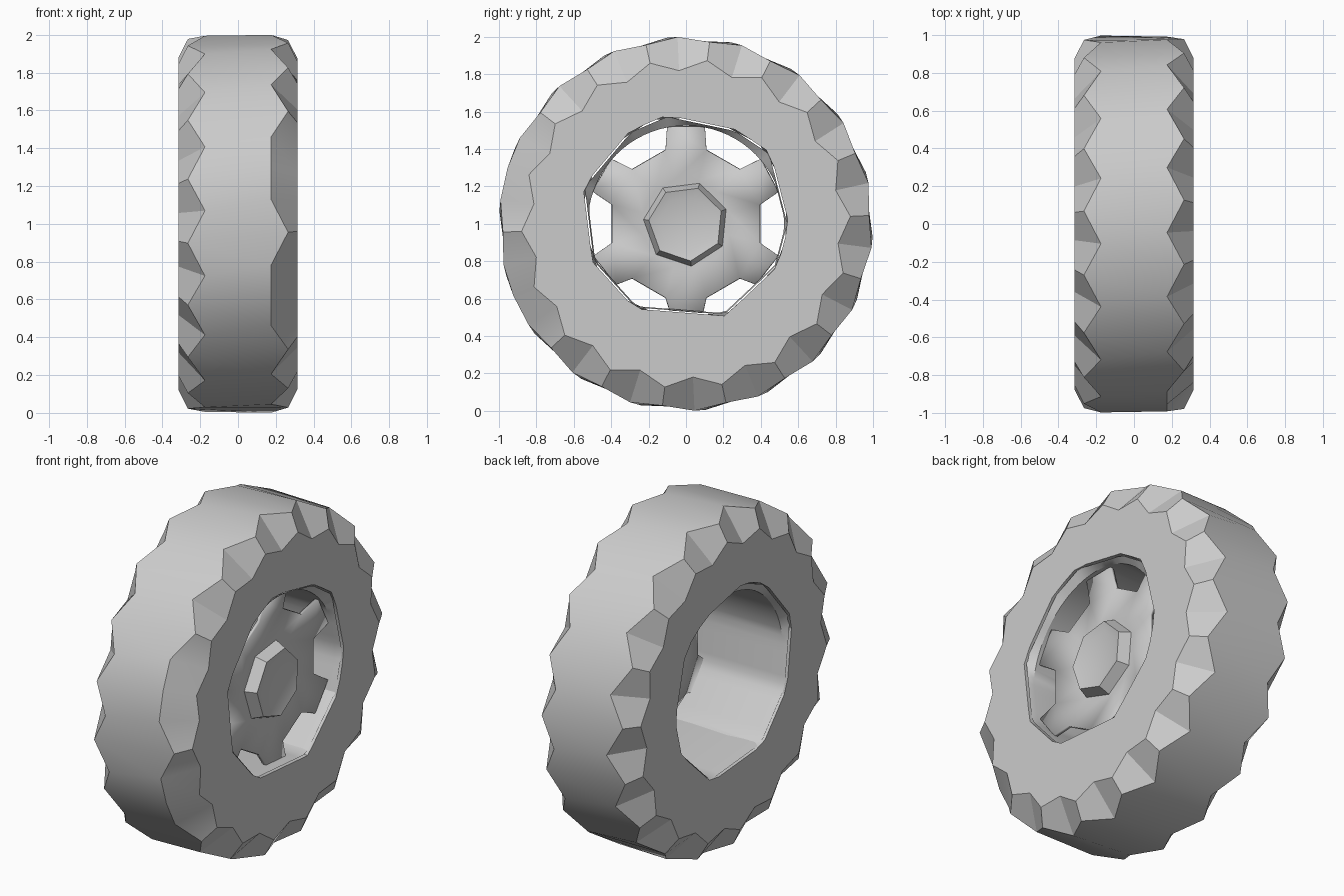
import bpy, bmesh
from math import sin, cos, radians

if "Cube" in bpy.data.objects:
    bpy.data.objects.remove(bpy.data.objects["Cube"])

grey = bpy.data.materials.new("light grey")
grey.use_nodes = True
grey.diffuse_color = (0.6, 0.6, 0.6, 1)
grey.node_tree.nodes["Principled BSDF"].inputs["Base Color"].default_value = (0.6, 0.6, 0.6, 1)

TEETH = 18
STEP = 180 / TEETH
HALF = 0.315

# Uneven ten-sided wheel opening: angle, radius
OPENING = [(0, .55), (40, .59), (62, .57), (100, .59), (121, .58),
           (160, .585), (202, .54), (239, .53), (293, .535), (335, .54)]


def polar(x, r, deg):
    a = radians(deg)
    return (x, r * cos(a), 1 + r * sin(a))


def opening(deg):
    """Radius of the opening's straight-sided outline at an angle."""
    deg %= 360
    for (a, ra), (b, rb) in zip(OPENING, OPENING[1:] + [(360, OPENING[0][1])]):
        if a <= deg <= b:
            return ra * rb * sin(radians(b - a)) / (
                ra * sin(radians(deg - a)) + rb * sin(radians(b - deg)))


def bridge(bm, rings, closed=False):
    pairs = list(zip(rings, rings[1:]))
    if closed:
        pairs.append((rings[-1], rings[0]))
    for p, q in pairs:
        for i in range(len(p)):
            j = (i + 1) % len(p)
            bm.faces.new((p[i], p[j], q[j], q[i]))


def ring(bm, points):
    return [bm.verts.new(p) for p in points]


def finish(bm, name, angle=25):
    bmesh.ops.recalc_face_normals(bm, faces=bm.faces[:])
    mesh = bpy.data.meshes.new(name)
    bm.to_mesh(mesh)
    bm.free()
    mesh.materials.append(grey)
    ob = bpy.data.objects.new(name, mesh)
    bpy.context.collection.objects.link(ob)
    bpy.ops.object.select_all(action='DESELECT')
    ob.select_set(True)
    bpy.context.view_layer.objects.active = ob
    bpy.ops.object.shade_smooth_by_angle(angle=radians(angle))
    return ob


# Tyre: round tread, zigzag shoulders, flat sidewalls
def tyre_side(bm, side, phase, worn):
    tread, shoulder, bead = [], [], []
    for k in range(2 * TEETH):
        a = phase + STEP * k
        peak = k % 2 and k not in worn
        tread.append(polar(side * (.265 if peak else .175), .98 if peak else 1, a))
        shoulder.append(polar(side * HALF, .88 if k % 2 else .82, a))
        bead.append(polar(side * HALF, opening(a), a))
    return [ring(bm, r) for r in (tread, shoulder, bead)]


bm = bmesh.new()
left = tyre_side(bm, 1, 12.6, (15, 19))
right = tyre_side(bm, -1, 16, ())
bridge(bm, left + right[::-1], closed=True)
finish(bm, "tyre")


# Rim: flared lips and a barrel inside the opening
def barrel(deg):
    return min(.525, opening(deg) * .97)


bm = bmesh.new()
angles = [5 * k for k in range(72)]
rings = []
for x, lip in ((HALF - .01, 1), (.27, 0), (-.27, 0), (.01 - HALF, 1)):
    rings.append(ring(bm, [polar(x, opening(a) * .985 if lip else barrel(a), a)
                           for a in angles]))
bridge(bm, rings)
finish(bm, "rim_barrel")

# Wheel disc: dished centre with six spokes and a raised boss
bm = bmesh.new()
disc_angles = [30 + 60 * s + d for s in range(6) for d in (-15.5, 15.5)]
outer = ring(bm, [polar(.21, .41, a) for a in disc_angles])
inner = ring(bm, [polar(.19, .24, a) for a in disc_angles])
bridge(bm, [outer, inner])
bm.faces.new(inner)
for s in range(6):
    mid = 30 + 60 * s
    tips = [bm.verts.new(polar(.24, barrel(mid + d) + .005, mid + d)) for d in (11, -11)]
    bm.faces.new((outer[2 * s], outer[2 * s + 1], tips[0], tips[1]))
disc = finish(bm, "spoked_disc")
thick = disc.modifiers.new("thickness", 'SOLIDIFY')
thick.thickness = .02
thick.offset = 0

# Hub boss: seven-sided with a shallow cap recess
bm = bmesh.new()
steps = ((.185, .235), (.265, .2), (.25, .15))
rings = [ring(bm, [polar(x, r, 20 + 360 * k / 7) for k in range(7)]) for x, r in steps]
bridge(bm, rings)
bm.faces.new(rings[-1])
finish(bm, "hub_boss")
